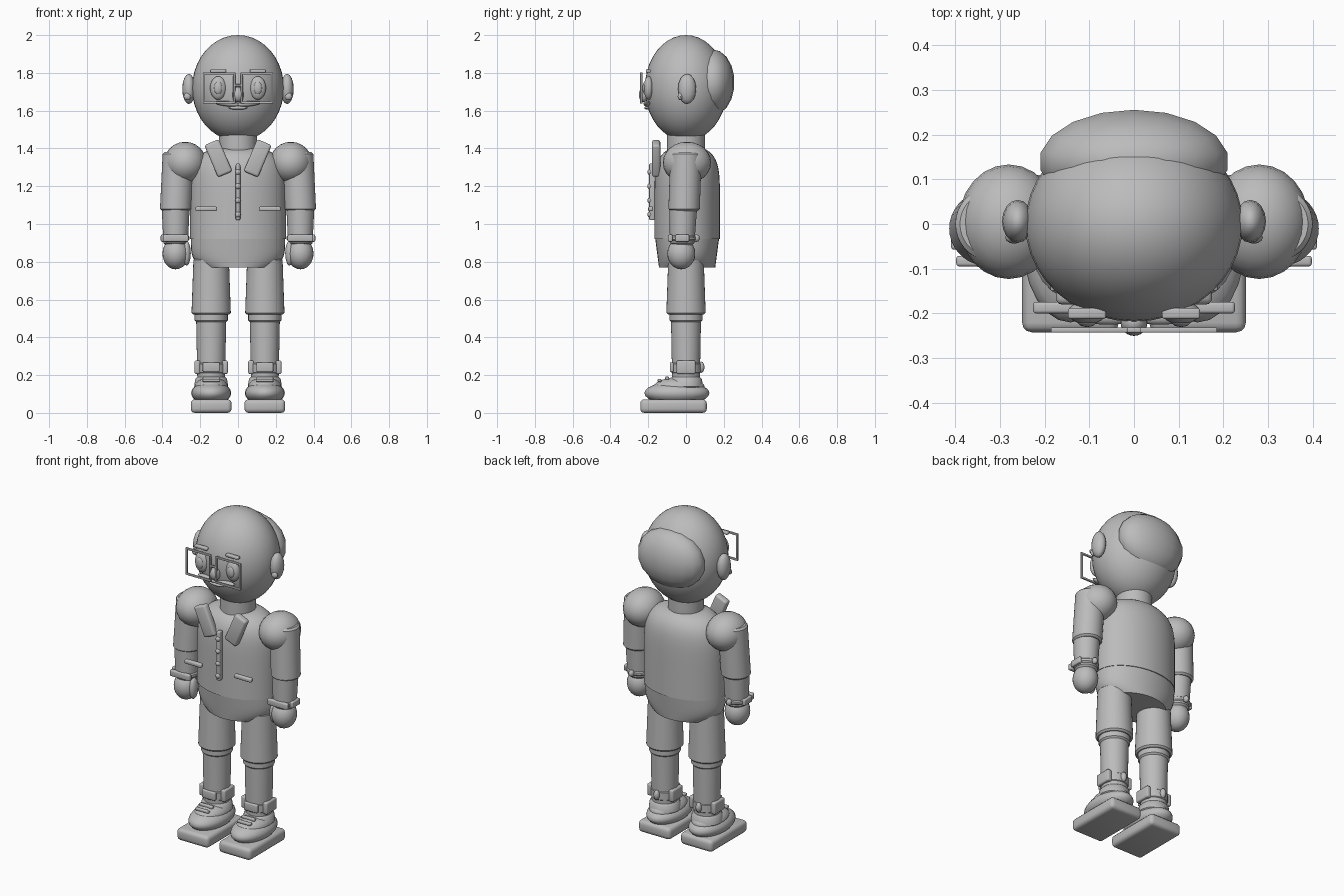
import bpy, bmesh
from math import radians, sin, cos, tau
from mathutils import Matrix

if "Cube" in bpy.data.objects:
    bpy.data.objects.remove(bpy.data.objects["Cube"])

grey = bpy.data.materials.new("plain grey")
grey.use_nodes = True
colour = (.5, .5, .5, 1)
grey.diffuse_color = colour
shader = next(node for node in grey.node_tree.nodes if node.type == 'BSDF_PRINCIPLED')
shader.inputs["Base Color"].default_value = colour


def finish(name, bm):
    bmesh.ops.recalc_face_normals(bm, faces=bm.faces)
    mesh = bpy.data.meshes.new(name)
    bm.to_mesh(mesh)
    bm.free()
    mesh.materials.append(grey)
    ob = bpy.data.objects.new(name, mesh)
    bpy.context.collection.objects.link(ob)
    bpy.ops.object.select_all(action='DESELECT')
    bpy.context.view_layer.objects.active = ob
    ob.select_set(True)
    bpy.ops.object.shade_smooth_by_angle(angle=radians(40))


def place(bm, centre, tilt):
    bm.transform(Matrix.Translation(centre) @ Matrix.Rotation(radians(tilt), 4, 'Y'))


def ball(name, centre, radii, segments=24, tilt=0):
    bm = bmesh.new()
    bmesh.ops.create_uvsphere(bm, u_segments=segments, v_segments=segments // 2, radius=1)
    bm.transform(Matrix.Diagonal((*radii, 1)))
    place(bm, centre, tilt)
    finish(name, bm)


def box(name, centre, size, tilt=0):
    """Block whose edges are rounded in proportion to its thinnest side."""
    bm = bmesh.new()
    bmesh.ops.create_cube(bm, size=1)
    bm.transform(Matrix.Diagonal((*size, 1)))
    bmesh.ops.bevel(bm, geom=bm.edges[:], offset=min(size) * .3, segments=3, profile=.5, affect='EDGES')
    place(bm, centre, tilt)
    finish(name, bm)


def loft(name, rings, segments=36):
    """Closed stack of ellipses; each ring is a centre and two radii."""
    bm = bmesh.new()
    loops = []
    for (x, y, z), across, deep in rings:
        turns = [tau * i / segments for i in range(segments)]
        loops.append([bm.verts.new((x + across * cos(a), y + deep * sin(a), z)) for a in turns])
    for low, high in zip(loops, loops[1:]):
        for i in range(segments):
            bm.faces.new((low[i - 1], low[i], high[i], high[i - 1]))
    bm.faces.new(loops[0])
    bm.faces.new(loops[-1])
    finish(name, bm)


def limb(name, low, high, low_radius, high_radius, rim=.01):
    """Tapered tube with a small chamfer at each end."""
    (x, y, z), (_, _, top) = low, high
    loft(name, [(low, low_radius - rim, low_radius - rim),
                ((x, y, z + rim), low_radius, low_radius),
                ((high[0], high[1], top - rim), high_radius, high_radius),
                (high, high_radius - rim, high_radius - rim)])


# Head, hair and neck
ball("head", (0, 0, 1.72), (.243, .218, .28), segments=40)
ball("back_hair", (0, .14, 1.75), (.215, .117, .175), segments=18)
limb("neck", (0, 0, 1.36), (0, 0, 1.52), .1, .1)

# Nose, mouth and bridge of the glasses
thin = .012
glasses_y = -.237
ball("nose", (0, -.22, 1.685), (.03, .03, .04))
ball("mouth", (0, -.205, 1.615), (.05, .016, .01))
box("glasses_bridge", (0, glasses_y, 1.735), (.04, thin, thin))

# Jacket rounding in at the top, hips narrowing downwards
steps = [i / 25 for i in range(25)]
jacket_rings = []
hip_rings = []
for t in steps:
    swell = (1 - t ** 8) ** .5
    jacket_rings.append(((0, .006, .92 + t / 2), .253 * swell, .174 * swell))
    hip_rings.append(((0, .006, .93 - t / 6), .25 * (1 - t ** 4 * .28), .17 * (1 - t * .13)))
loft("jacket", jacket_rings)
loft("hips", hip_rings)

# Zip strip and buttons
box("zip_strip", (0, -.178, 1.17), (.024, .034, .3))
for i in range(4):
    ball("jacket_button", (0, -.193, 1.05 + i * .075), (.015, thin, .015), segments=12)

for side, s in (("left", 1), ("right", -1)):
    # Ear
    ball(side + "_ear", (s * .26, .006, 1.715), (.035, .048, .08), segments=16)
    ball(side + "_ear_lobe", (s * .268, -.03, 1.675), (.02, .014, .02), segments=12)

    # Eye, brow and moustache half
    eye_x = s * .105
    ball(side + "_eye", (eye_x, -.198, 1.72), (.043, .026, .062))
    ball(side + "_pupil", (eye_x, -.217, 1.72), (.022, .013, .034))
    box(side + "_eyebrow", (eye_x, -.2, 1.81), (.085, .024, .018))
    ball(side + "_moustache", (s * .058, -.207, 1.637), (.066, .018, .014), tilt=s * -6)

    # Square glasses frame
    for d in (-1, 1):
        box(side + "_glasses_upright", (s * .1 + d * .08, glasses_y, 1.72), (thin, thin, .165))
        box(side + "_glasses_bar", (s * .1, glasses_y, 1.72 + d * .077), (.172, thin, thin))

    # Collar flap and pocket
    box(side + "_collar_flap", (s * .104, -.158, 1.348), (.083, .044, .185), tilt=s * 23)
    box(side + "_pocket", (s * .168, -.187, 1.08), (.115, .026, .024))

    # Sleeved arm
    arm_x = s * .33
    ball(side + "_shoulder", (s * .28, .005, 1.325), (.112, .128, .11))
    limb(side + "_sleeve", (arm_x, -.01, 1.07), (s * .316, 0, 1.38), .083, .083)
    limb(side + "_forearm", (arm_x, -.02, .89), (arm_x, -.015, 1.1), .065, .074)

    # Wristband with tabs and a knob
    band_z = .925
    limb(side + "_wristband", (arm_x, -.02, .908), (arm_x, -.02, .942), .073, .073)
    box(side + "_cuff_tab", (arm_x, -.083, band_z), (.135, .024, .038))
    box(side + "_cuff_side_tab", (s * .398, -.02, band_z), (.022, .075, .038))
    ball(side + "_cuff_knob", (arm_x, .055, band_z), (.016, .018, .02), segments=12)

    # Hand
    ball(side + "_hand", (arm_x, -.025, .843), (.07, .074, .083))
    ball(side + "_thumb", (s * .272, -.04, .845), (.022, .032, .065))

    # Leg
    x = s * .142
    limb(side + "_short", (x, 0, .52), (x, 0, .82), .104, .094)
    limb(side + "_shin", (x, 0, .15), (x, 0, .53), .073, .08)
    limb(side + "_sock_top", (x, 0, .48), (x, 0, .54), .088, .088)

    # Ankle strap with raised tabs
    strap_z = .242
    limb(side + "_ankle_strap", (x, 0, .205), (x, 0, .27), .078, .078)
    for d in (-1, 1):
        box(side + "_ankle_tab", (x + d * .073, 0, strap_z), (.03, .1, .072))
    box(side + "_ankle_front_tab", (x, -.076, strap_z), (.09, .02, .05))
    ball(side + "_ankle_back_knob", (x, .08, strap_z), (.018, .018, .03), segments=12)

    # Shoe
    box(side + "_sole", (x, -.066, .036), (.216, .352, .072))
    ball(side + "_shoe", (x, -.048, .105), (.106, .172, .062))
    ball(side + "_instep", (x, -.035, .135), (.09, .135, .055))
    limb(side + "_shoe_collar", (x, 0, .13), (x, 0, .19), .09, .084)
    for i in range(2):
        box(side + "_lace", (x, -.14 + i * .04, .172 + i * thin), (.09, .02, .016))
